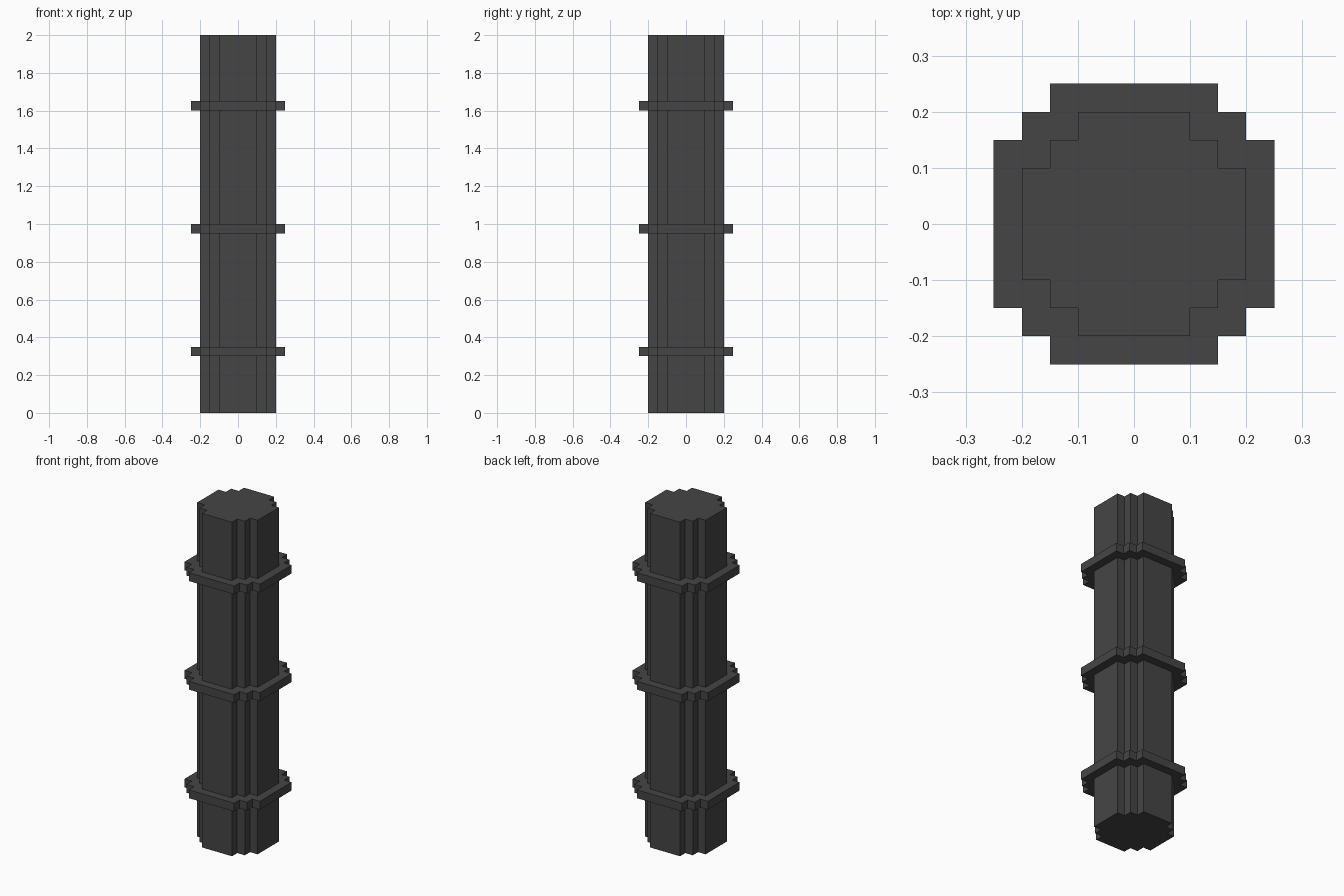
import bpy, bmesh

if "Cube" in bpy.data.objects:
    bpy.data.objects.remove(bpy.data.objects["Cube"])

iron = bpy.data.materials.new("dark_grey")
iron.diffuse_color = (0.06, 0.06, 0.06, 1)
iron.use_nodes = True
iron.node_tree.nodes["Principled BSDF"].inputs["Base Color"].default_value = iron.diffuse_color


def stepped_outline(r):
    """Blocky round outline: two 0.05 steps at each corner, counter-clockwise."""
    corner = [(r, r - 0.1), (r - 0.05, r - 0.1), (r - 0.05, r - 0.05),
              (r - 0.1, r - 0.05), (r - 0.1, r)]
    points = []
    for _ in range(4):
        points += corner
        corner = [(-y, x) for x, y in corner]
    return points


def prism(name, r, z0, z1):
    """Extrude the stepped outline between two heights."""
    bm = bmesh.new()
    base = bm.faces.new([bm.verts.new((x, y, z0)) for x, y in stepped_outline(r)])
    top = bmesh.ops.extrude_face_region(bm, geom=[base], use_keep_orig=True)
    verts = [v for v in top["geom"] if isinstance(v, bmesh.types.BMVert)]
    bmesh.ops.translate(bm, verts=verts, vec=(0, 0, z1 - z0))
    bmesh.ops.recalc_face_normals(bm, faces=bm.faces)
    mesh = bpy.data.meshes.new(name)
    bm.to_mesh(mesh)
    bm.free()
    mesh.materials.append(iron)
    obj = bpy.data.objects.new(name, mesh)
    bpy.context.collection.objects.link(obj)
    return obj


# Main shaft
prism("shaft", 0.2, 0, 2)

# Three evenly spaced collars
for i, z in enumerate((0.30, 0.95, 1.60)):
    prism(f"collar_{i + 1}", 0.25, z, z + 0.05)
